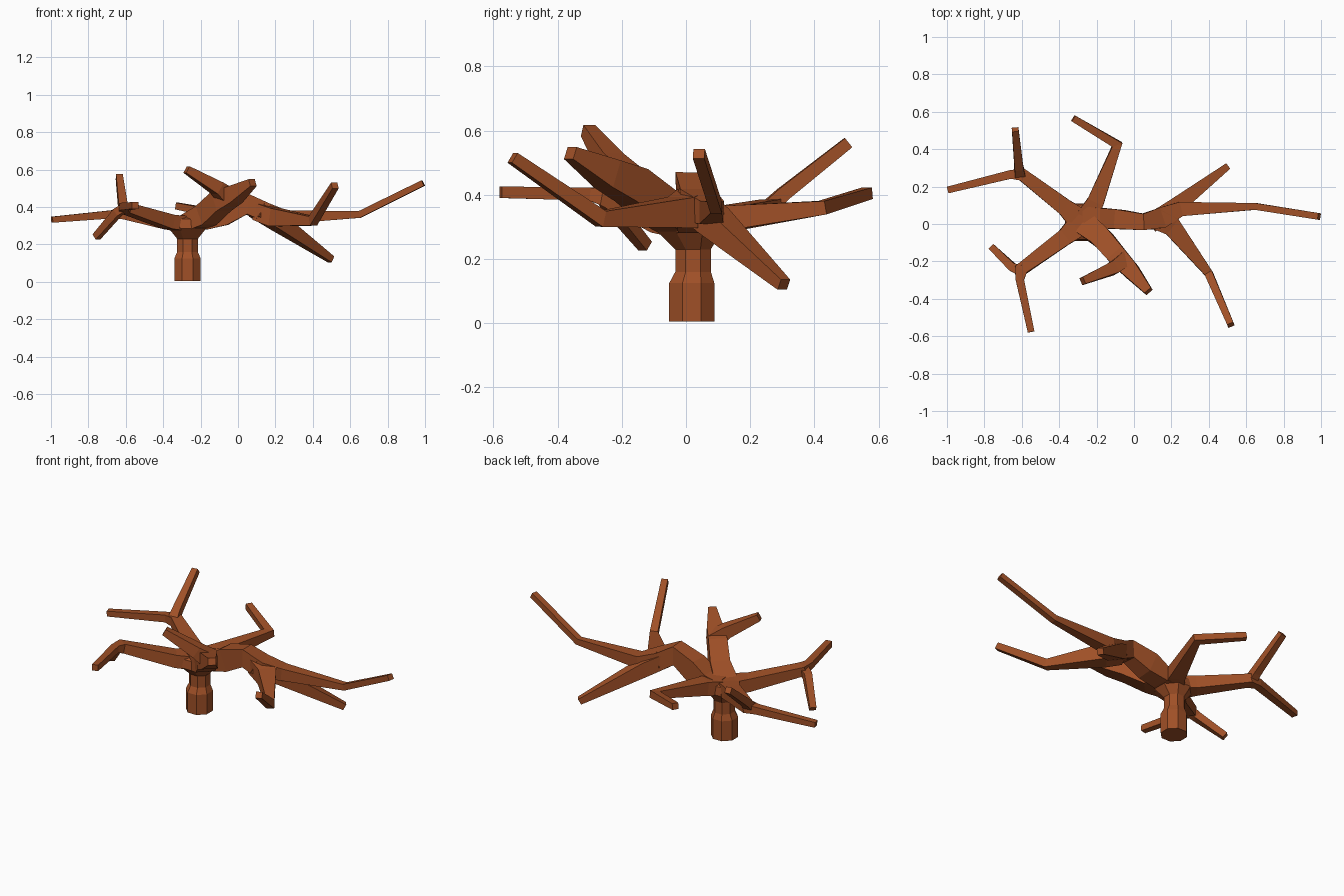
import bpy, bmesh, math
from mathutils import Vector

bark = bpy.data.materials.new("brown bark")
bark.diffuse_color = (0.35, 0.08, 0.02, 1)
UP = Vector((0, 0, 1))


def finish(name, bm):
    bmesh.ops.recalc_face_normals(bm, faces=bm.faces)
    mesh = bpy.data.meshes.new(name)
    bm.to_mesh(mesh)
    bm.free()
    mesh.materials.append(bark)
    bpy.context.collection.objects.link(bpy.data.objects.new(name, mesh))


def skin(bm, rings):
    n = len(rings[0])
    for a, b in zip(rings, rings[1:]):
        for i in range(n):
            j = (i + 1) % n
            bm.faces.new((a[i], a[j], b[j], b[i]))
    bm.faces.new(rings[0])
    bm.faces.new(rings[-1])


def branch(name, *path):
    """Four-sided tapering limb; path items are (x, y, z, half width, half height)."""
    bm = bmesh.new()
    pts = [Vector(p[:3]) for p in path]
    dirs = [(b - a).normalized() for a, b in zip(pts, pts[1:])]
    rings = []
    for k, p in enumerate(path):
        d0, d1 = dirs[max(k - 1, 0)], dirs[min(k, len(dirs) - 1)]
        t = (d0 + d1).normalized()
        side = t.cross(UP).normalized()
        top = side.cross(t)
        bend = (d1 - d0).normalized()
        stretch = 1 / max(t.dot(d0), 0.65) - 1      # mitre at the knees
        ring = []
        for s, u in ((-1, -1), (1, -1), (1, 1), (-1, 1)):
            o = side * s * p[3] + top * u * p[4]
            o += bend * o.dot(bend) * stretch
            ring.append(bm.verts.new(pts[k] + o))
        rings.append(ring)
    skin(bm, rings)
    finish(name, bm)


# Eight-sided trunk with thick foot and flared crown
bm = bmesh.new()
rings = []
for z, r, cy in ((0.005, 0.076, 0.018), (0.125, 0.076, 0.018), (0.16, 0.06, 0.022),
                 (0.23, 0.06, 0.022), (0.285, 0.108, 0.01), (0.335, 0.1, 0.01), (0.352, 0.07, 0.01)):
    rings.append([bm.verts.new((-0.27 + r * math.cos(math.pi * (i + .5) / 4),
                                cy + r * math.sin(math.pi * (i + .5) / 4), z)) for i in range(8)])
skin(bm, rings)
finish("trunk", bm)

T = 0.018  # tip half size

# Back left limb and its upward twig
branch("back_left_limb", (-0.29, 0.02, 0.31, .065, .04), (-0.37, 0.09, 0.32, .045, .038),
       (-0.60, 0.265, 0.36, .032, .026), (-0.66, 0.265, 0.362, .023, .022), (-0.995, 0.182, 0.332, T, .016))
branch("back_left_twig", (-0.61, 0.265, 0.365, .028, .025), (-0.615, 0.30, 0.40, .024, .022),
       (-0.635, 0.505, 0.562, T, T))

# Front left limb and its drooping twig
branch("front_left_limb", (-0.29, 0.0, 0.31, .065, .04), (-0.37, -0.07, 0.32, .045, .038),
       (-0.605, -0.245, 0.395, .032, .027), (-0.61, -0.30, 0.402, .022, .02), (-0.55, -0.577, 0.408, T, T))
branch("front_left_twig", (-0.60, -0.25, 0.40, .028, .022), (-0.645, -0.235, 0.37, .022, .022),
       (-0.757, -0.127, 0.24, T, T))

# Back limb with one sharp knee
branch("back_limb", (-0.26, 0.02, 0.31, .06, .04), (-0.205, 0.12, 0.325, .045, .04),
       (-0.09, 0.425, 0.36, .022, .021), (-0.325, 0.565, 0.405, T, T))

# Thick front limb forking into two stubs
branch("front_limb", (-0.26, 0.0, 0.31, .065, .045), (-0.17, -0.075, 0.355, .055, .055),
       (-0.09, -0.17, 0.43, .052, .055), (-0.02, -0.245, 0.465, .045, .045),
       (0.078, -0.36, 0.53, .022, .02))
branch("front_stub", (-0.05, -0.19, 0.445, .04, .05), (-0.11, -0.235, 0.50, .035, .035),
       (-0.275, -0.305, 0.60, .02, .02))

# Right main limb, arching up and over into the long arm
branch("right_main_limb", (-0.27, 0.02, 0.32, .075, .035), (-0.17, 0.03, 0.325, .055, .045),
       (-0.08, 0.025, 0.365, .052, .065), (0.05, 0.012, 0.415, .043, .05),
       (0.14, 0.03, 0.37, .055, .05), (0.25, 0.08, 0.345, .038, .036),
       (0.65, 0.094, 0.36, .018, .018), (0.99, 0.04, 0.528, T, .016))

# Drooping arm at the back right
branch("back_right_arm", (0.10, 0.01, 0.385, .05, .04), (0.21, 0.085, 0.32, .045, .042),
       (0.497, 0.305, 0.12, .018, .018))

# Kneed arm at the front right
branch("front_right_arm", (0.11, 0.03, 0.375, .055, .045), (0.20, -0.01, 0.345, .05, .048),
       (0.40, -0.265, 0.325, .022, .024), (0.518, -0.54, 0.515, T, T))
